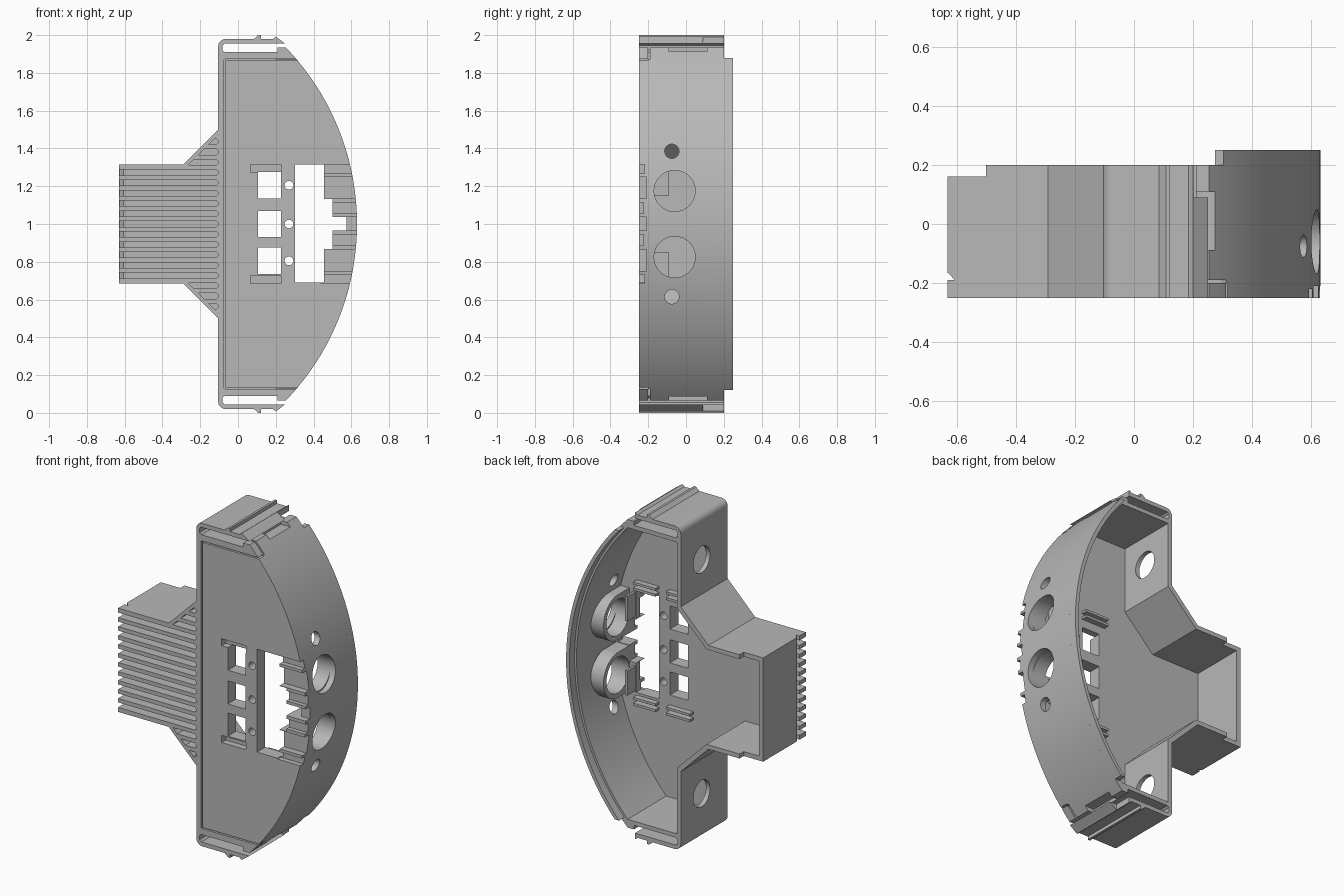
import bpy, bmesh, math

if "Cube" in bpy.data.objects:
    bpy.data.objects.remove(bpy.data.objects["Cube"])

grey = bpy.data.materials.new("plain grey")
grey.use_nodes = True
grey.diffuse_color = (0.48, 0.48, 0.48, 1)
grey.node_tree.nodes["Principled BSDF"].inputs["Base Color"].default_value = (0.48, 0.48, 0.48, 1)

RADIUS, APEX = 1.348, 0.63
FRONT, FLOOR, RIM = -0.25, -0.17, 0.2


def prism(name, pts, axis, a, b):
    """Extrude a profile: (x, z) points along y, or (y, z) points along x."""
    bm = bmesh.new()
    place = (lambda p, t: (p[0], t, p[1])) if axis == "y" else (lambda p, t: (t, p[0], p[1]))
    low = [bm.verts.new(place(p, a)) for p in pts]
    high = [bm.verts.new(place(p, b)) for p in pts]
    bm.faces.new(low)
    bm.faces.new(high[::-1])
    for i in range(len(pts)):
        j = (i + 1) % len(pts)
        bm.faces.new((low[i], high[i], high[j], low[j]))
    bmesh.ops.recalc_face_normals(bm, faces=bm.faces)
    mesh = bpy.data.meshes.new(name)
    bm.to_mesh(mesh)
    bm.free()
    mesh.materials.append(grey)
    ob = bpy.data.objects.new(name, mesh)
    bpy.context.collection.objects.link(ob)
    return ob


def box(name, x, y, z):
    return prism(name, [(x[0], z[0]), (x[1], z[0]), (x[1], z[1]), (x[0], z[1])], "y", *y)


def circle(cx, cz, r, n=40):
    return [(cx + r * math.cos(math.tau * i / n), cz + r * math.sin(math.tau * i / n)) for i in range(n)]


def arc(r, z_top, n=28):
    """Upper half of the curved side, from the apex to height z_top."""
    end = math.asin((z_top - 1) / r)
    return [(APEX - RADIUS + r * math.cos(end * i / n), 1 + r * math.sin(end * i / n)) for i in range(n + 1)]


def flip(pts):
    return [(x, 2 - z) for x, z in reversed(pts)]


def cut(target, cutter):
    mod = target.modifiers.new("cut", "BOOLEAN")
    mod.operation, mod.solver, mod.object = "DIFFERENCE", "EXACT", cutter
    bpy.context.view_layer.objects.active = target
    bpy.ops.object.modifier_apply(modifier=mod.name)
    mesh = cutter.data
    bpy.data.objects.remove(cutter)
    bpy.data.meshes.remove(mesh)


def cut_box(target, x, y, z, both=False):
    cut(target, box("cutter", x, y, z))
    if both:
        cut(target, box("cutter", x, y, (2 - z[1], 2 - z[0])))


# Housing: outer outline with clip slots at both ends
corner = [(-0.065 - 0.04 * math.sin(a), 1.94 + 0.04 * math.cos(a))
          for a in [math.pi / 2 * i / 8 for i in range(9)]]
upper = arc(RADIUS, 1.935) + [
    (0.21, 1.935), (0.21, 1.91), (-0.07, 1.91), (-0.083, 1.92), (-0.083, 1.945), (-0.07, 1.955),
    (0.25, 1.955), (0.2, 1.992), (0.185, 1.98), (0.122, 1.98), (0.122, 2.0), (0.108, 2.0),
    (0.085, 1.98)] + corner + [(-0.105, 1.5), (-0.29, 1.315), (-0.63, 1.315)]
housing = prism("housing", upper + flip(upper)[:-1], "y", FRONT, RIM)

# Hollow interior, open at the back
inner = arc(RADIUS - 0.035, 1.885) + [(-0.078, 1.885), (-0.078, 1.485), (-0.278, 1.288), (-0.602, 1.288)]
cut(housing, prism("cutter", inner + flip(inner)[:-1], "y", FLOOR, 0.4))

# Stepped and chamfered outer end of the side box
cut_box(housing, (-0.7, -0.5), (0.16, 0.3), (0.6, 1.4))
cut(housing, prism("cutter", [(-0.65, 0.6), (-0.65, 1.4), (-0.628, 1.4), (-0.628, 0.6)], "y", -0.19, -0.165))
wedge = box("cutter", (-0.65, -0.628), (-0.19, -0.165), (0.6, 1.4))
for v in wedge.data.vertices:
    if v.co.x > -0.64 and v.co.y < -0.18:
        v.co.x = -0.606
cut(housing, wedge)

# Cooling fins: slots cut in the front of the side box
for k in range(-8, 9):
    z0, z1 = 1 + 0.0545 * k - 0.015, 1 + 0.0545 * k + 0.015
    if abs(k) < 6:
        left = (-0.7, -0.7)
    else:
        left = [-0.575 + abs(z - 1) for z in (z0, z1)]
    cut(housing, prism("cutter", [(left[0], z0), (-0.115, z0), (-0.105, z0 + 0.01),
                                  (-0.105, z1 - 0.01), (-0.115, z1), (left[1], z1)], "y", -0.3, -0.19))

# Clip details and seam at each end
cut_box(housing, (0.202, 0.4), (0.09, 0.3), (1.94, 2.05), True)
cut_box(housing, (0.212, 0.4), (-0.09, 0.11), (1.912, 1.95), True)
cut_box(housing, (0.2, 0.45), (-0.2, -0.19), (1.87, 1.95), True)

# Thin groove around the front panel
cut_box(housing, (-0.073, -0.065), (-0.3, -0.2), (0.13, 1.87))
cut_box(housing, (-0.068, 0.4), (-0.3, -0.2), (1.865, 1.873), True)

# Windows, small round holes and the main opening
for z in (0.805, 1.0, 1.205):
    cut_box(housing, (0.107, 0.227), (-0.3, 0), (z - 0.07, z + 0.07))
    cut(housing, prism("cutter", circle(0.27, z, 0.023, 20), "y", -0.3, 0))
cut_box(housing, (0.065, 0.228), (-0.3, -0.21), (1.272, 1.315), True)
cut_box(housing, (0.302, 0.455), (-0.3, 0), (0.69, 1.315))
cut_box(housing, (0.44, 0.5), (-0.3, 0), (0.868, 1.132))
cut_box(housing, (0.49, 0.575), (-0.3, 0), (0.965, 1.037))

# Stepped recesses from the opening to the curved edge
cut_box(housing, (0.44, 0.7), (-0.3, -0.22), (1.268, 1.315), True)
cut_box(housing, (0.44, 0.7), (-0.3, -0.21), (1.135, 1.25), True)
cut_box(housing, (0.49, 0.7), (-0.3, -0.225), (1.055, 1.115), True)
cut_box(housing, (0.49, 0.7), (-0.3, -0.21), (0.965, 1.037))

# Round holes in the straight wall and in the curved wall
for s in (-1, 1):
    cut(housing, prism("cutter", circle(0, 1 + 0.71 * s, 0.08), "x", -0.2, -0.02))
    cut(housing, prism("cutter", circle(-0.075, 1 + 0.385 * s, 0.038, 24), "x", 0.45, 0.7))
    cut(housing, prism("cutter", circle(-0.06, 1 + 0.175 * s, 0.109), "x", 0.47, 0.7))
parts = [housing]

# Raised lip along the back of the curved wall
outer_lip, inner_lip = arc(RADIUS, 1.88), arc(RADIUS - 0.022, 1.88)
parts.append(prism("curved_lip", flip(outer_lip)[:-1] + outer_lip + inner_lip[::-1] + flip(inner_lip)[::-1][1:],
                   "y", 0.195, 0.25))

# Socket tubes behind the big holes, and ribs inside the front panel
for side, s in (("upper", 1), ("lower", -1)):
    z = 1 + 0.175 * s
    arch = [(-0.06 + 0.137 * math.sin(a), z + 0.137 * math.cos(a))
            for a in [math.pi * i / 24 for i in range(25)]]
    tube = prism(side + "_socket", [(FLOOR - 0.01, z + 0.137)] + arch + [(FLOOR - 0.01, z - 0.137)], "x", 0.5, 0.587)
    cut(tube, prism("cutter", circle(-0.06, z, 0.109), "x", 0.4, 0.7))
    parts.append(tube)
    for place, x in (("window", (0.07, 0.23)), ("opening", (0.3, 0.45))):
        for row, h in (("near", 0.325), ("far", 0.36)):
            zs = sorted((1 + h * s, 1 + (h + 0.015) * s))
            parts.append(box(f"{side}_{place}_{row}_rib", x, (FLOOR - 0.01, -0.135), zs))
    zs = sorted((1 + 0.15 * s, 1 + 0.3 * s))
    parts.append(box(side + "_socket_rib", (0.457, 0.472), (FLOOR - 0.01, -0.09), zs))

# Smooth curves, sharp edges
bpy.ops.object.select_all(action="DESELECT")
for ob in parts:
    ob.select_set(True)
bpy.context.view_layer.objects.active = housing
bpy.ops.object.shade_smooth_by_angle(angle=math.radians(25))
